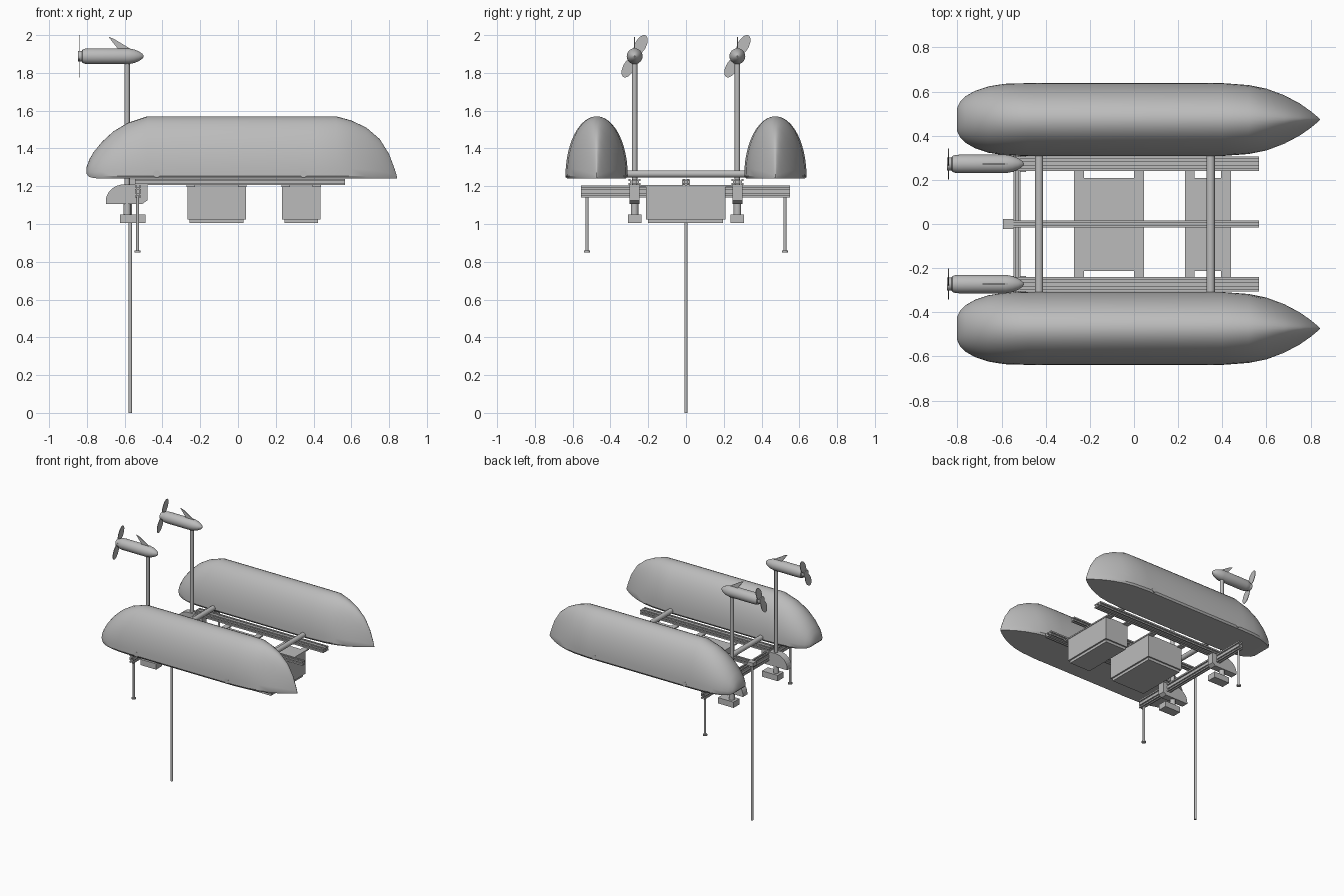
import bpy, bmesh, math
from mathutils import Vector, Matrix

cube = bpy.data.objects.get("Cube")
if cube:
    bpy.data.objects.remove(cube, do_unlink=True)

grey = bpy.data.materials.new("plain grey")
grey.use_nodes = True
COLOUR = (0.5, 0.5, 0.5, 1)
grey.diffuse_color = COLOUR
grey.node_tree.nodes["Principled BSDF"].inputs["Base Color"].default_value = COLOUR


def finish(name, bm, smooth=None):
    bmesh.ops.recalc_face_normals(bm, faces=bm.faces)
    mesh = bpy.data.meshes.new(name)
    bm.to_mesh(mesh)
    bm.free()
    mesh.materials.append(grey)
    obj = bpy.data.objects.new(name, mesh)
    bpy.context.collection.objects.link(obj)
    if smooth:
        bpy.ops.object.select_all(action='DESELECT')
        obj.select_set(True)
        bpy.context.view_layer.objects.active = obj
        bpy.ops.object.shade_smooth_by_angle(angle=math.radians(smooth))
    return obj


def box(name, low, high):
    bm = bmesh.new()
    bmesh.ops.create_cube(bm, size=1)
    low, high = Vector(low), Vector(high)
    bmesh.ops.scale(bm, vec=high - low, verts=bm.verts)
    bmesh.ops.translate(bm, vec=(low + high) / 2, verts=bm.verts)
    return finish(name, bm)


def rod(name, start, end, radius):
    start, end = Vector(start), Vector(end)
    bm = bmesh.new()
    turn = (end - start).to_track_quat('Z', 'Y').to_matrix().to_4x4()
    bmesh.ops.create_cone(bm, cap_ends=True, segments=24, radius1=radius, radius2=radius,
                          depth=(end - start).length,
                          matrix=Matrix.Translation((start + end) / 2) @ turn)
    return finish(name, bm, 40)


def loft(name, rings, smooth=None):
    """Skin a list of equal-sized point rings and cap both ends."""
    bm = bmesh.new()
    loops = [[bm.verts.new(p) for p in ring] for ring in rings]
    for a, b in zip(loops, loops[1:]):
        for i in range(len(a)):
            j = (i + 1) % len(a)
            bm.faces.new((a[i], a[j], b[j], b[i]))
    bm.faces.new(loops[0])
    bm.faces.new(loops[-1])
    return finish(name, bm, smooth)


def prism(name, points, axis, start, end):
    """Extrude a flat outline along x (outline in y, z) or y (outline in x, z)."""
    place = (lambda d, a, b: (d, a, b)) if axis == 'X' else (lambda d, a, b: (a, d, b))
    return loft(name, [[place(d, a, b) for a, b in points] for d in (start, end)])


def slotted_bar(name, axis, centre, start, end, half=0.016):
    """Square extrusion with a groove along each side."""
    points = []
    for k in range(4):
        c, s = round(math.cos(k * math.pi / 2)), round(math.sin(k * math.pi / 2))
        for u, v in ((1, 1), (.3, 1), (.3, .5), (-.3, .5), (-.3, 1)):
            points.append((centre[0] + half * (u * c - v * s), centre[1] + half * (u * s + v * c)))
    return prism(name, points, axis, start, end)


# Hull stations: x, half width, top, base, sharpness of the ridge
STATIONS = [
    (-.802, .05, 1.30, 1.265, 0), (-.788, .08, 1.34, 1.25, 0), (-.765, .104, 1.38, 1.243, 0),
    (-.72, .13, 1.435, 1.24, 0), (-.66, .15, 1.49, 1.24, 0), (-.585, .162, 1.535, 1.24, 0),
    (-.48, .165, 1.57, 1.24, 0), (.4, .165, 1.57, 1.24, 0), (.52, .156, 1.57, 1.24, 0),
    (.6, .14, 1.548, 1.24, .15), (.68, .11, 1.51, 1.24, .3), (.75, .073, 1.45, 1.24, .4),
    (.8, .038, 1.37, 1.24, .5), (.83, .013, 1.29, 1.24, .5), (.842, .002, 1.25, 1.24, .5)]


def hull(name, y):
    rings = []
    for x, w, top, base, sharp in STATIONS:
        chine = base + min(.014, (top - base) * .3)
        ring = [(x, y + w * .94, base)]
        for i in range(25):
            a = math.pi * i / 24
            rise = math.sin(a)
            side = (1 - sharp) * math.cos(a) + sharp * math.copysign(1 - rise, math.cos(a))
            ring.append((x, y + w * side, chine + (top - chine) * rise))
        ring.append((x, y - w * .94, base))
        rings.append(ring)
    return loft(name, rings, 28)


def thruster(side, y):
    # Mast, collar, control head and clamp
    rod(side + "_mast", (-.587, y, 1.03), (-.587, y, 1.87), .014)
    rod(side + "_mast_collar", (-.587, y, 1.04), (-.587, y, 1.12), .02)
    box(side + "_control_head", (-.625, y - .036, 1.005), (-.49, y + .036, 1.05))
    arc = [(-.6 - .1 * math.sin(a), 1.12 + .09 * math.cos(a))
           for a in (i * math.pi / 16 for i in range(9))]
    outline = arc + [(-.7, 1.107), (-.505, 1.107), (-.48, 1.125), (-.48, 1.21)]
    prism(side + "_clamp", outline, 'Y', y - .027, y + .027)
    # Motor pod, revolved along x
    z = 1.888
    profile = [(-.826, .03), (-.822, .036), (-.81, .04), (-.79, .042), (-.58, .042), (-.55, .036),
               (-.525, .026), (-.507, .014), (-.499, .003)]
    turns = [i * math.tau / 24 for i in range(24)]
    loft(side + "_motor_pod", [[(x, y + r * math.cos(a), z + r * math.sin(a)) for a in turns]
                               for x, r in profile], 35)
    rod(side + "_propeller_hub", (-.847, y, z), (-.824, y, z), .029)
    fin = [(-.685, 1.99), (-.66, 1.982), (-.565, 1.925), (-.63, 1.92)]
    prism(side + "_pod_fin", fin, 'Y', y - .003, y + .003)
    # Two flat oval blades
    tilt = math.radians(28)
    for number, flip in (("upper", 1), ("lower", -1)):
        blade = []
        for a in turns:
            along, across = flip * (.067 + .058 * math.cos(a)), .03 * math.sin(a)
            blade.append((y + along * math.sin(tilt) + across * math.cos(tilt),
                          z + along * math.cos(tilt) - across * math.sin(tilt)))
        prism(f"{side}_{number}_blade", blade, 'X', -.842, -.838)


for side, s in (("left", 1), ("right", -1)):
    # The model faces -y, so its left is +x; these pairs lie along y
    label = "back" if s > 0 else "front"
    hull(label + "_hull", s * .473)
    thruster(label, s * .272)
    # Double side rails
    for part, off in (("inner", -.016), ("outer", .016)):
        slotted_bar(f"{label}_{part}_rail", 'X', (s * (.273 + off), 1.222), -.545, .567)
    # Support leg with foot
    y = s * .524
    rod(label + "_leg", (-.531, y, .855), (-.531, y, 1.15), .008)
    rod(label + "_leg_foot", (-.531, y, .85), (-.531, y, .859), .016)

# Centre rail, stacked stern crossbeam and tubes through the hulls
slotted_bar("centre_rail", 'X', (0, 1.222), -.545, .567)
for level, z in (("upper", 1.189), ("lower", 1.157)):
    slotted_bar(level + "_crossbeam", 'Y', (-.529, z), -.557, .55)
for place, x in (("stern", -.43), ("bow", .347)):
    rod(place + "_cross_tube", (x, -.638, 1.265), (x, .638, 1.265), .019)

# Long sounding pole and its bracket
rod("long_pole", (-.57, 0, 0), (-.57, 0, 1.22), .009)
box("pole_bracket", (-.593, -.022, 1.205), (-.545, .022, 1.235))

# Hanging equipment cases with lids and mounting straps
for place, x0, x1 in (("stern", -.272, .046), ("bow", .23, .44)):
    box(place + "_case", (x0 + .004, -.212, 1.024), (x1 - .004, .208, 1.205))
    box(place + "_case_lid", (x0 + .016, -.2, 1.004), (x1 - .016, .197, 1.024))
    for end, a in (("first", x0), ("second", x1 - .045)):
        box(f"{place}_{end}_strap", (a, -.245, 1.197), (a + .045, .245, 1.207))
